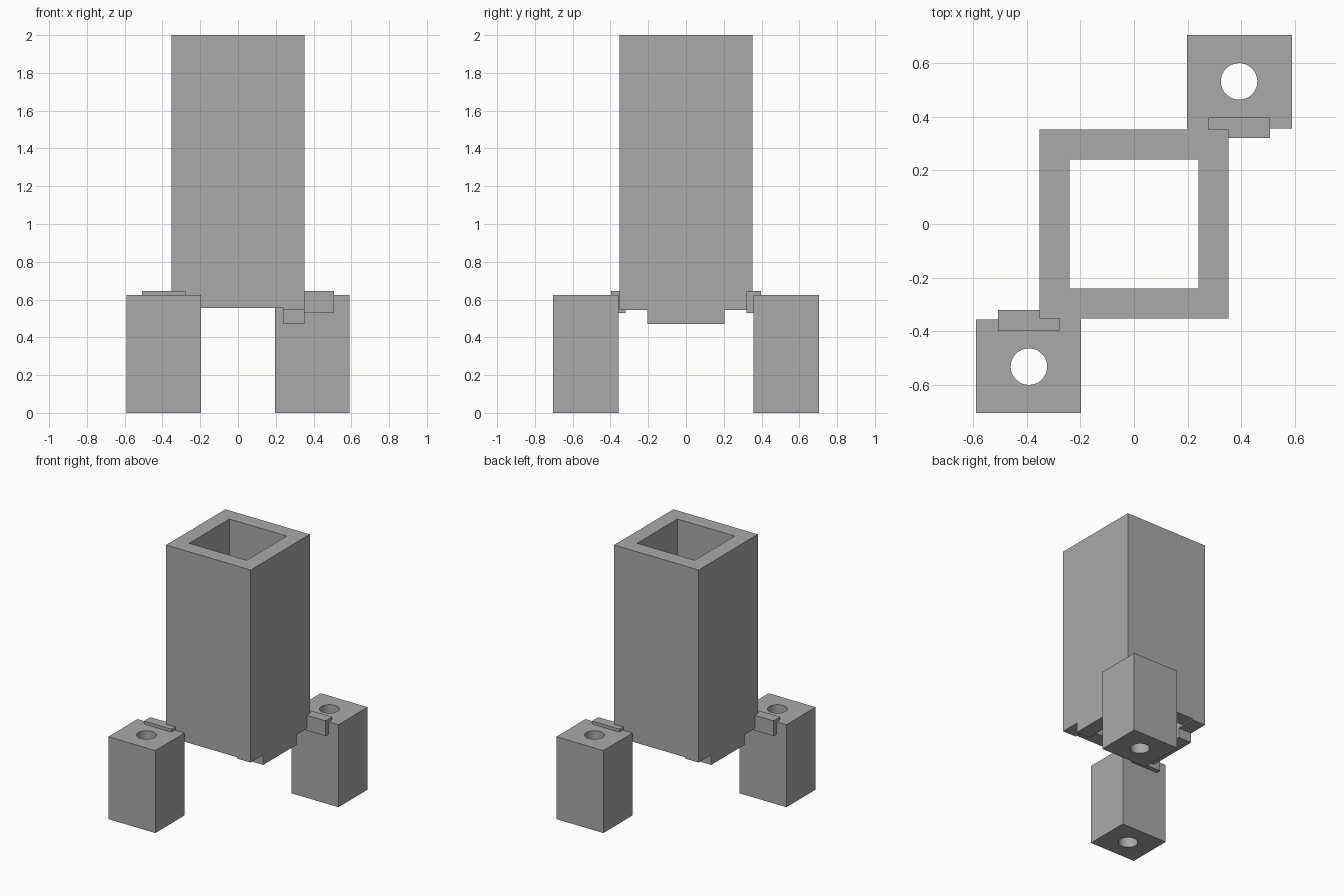
import bpy, bmesh
from mathutils import Matrix, Vector

cube = bpy.data.objects.get("Cube")
if cube:
    bpy.data.objects.remove(cube, do_unlink=True)

grey = bpy.data.materials.new("plain_grey")
grey.use_nodes = True
COLOUR = (0.4, 0.4, 0.4, 1)
grey.diffuse_color = COLOUR
grey.node_tree.nodes["Principled BSDF"].inputs["Base Color"].default_value = COLOUR


def finish(name, bm):
    bmesh.ops.recalc_face_normals(bm, faces=bm.faces)
    mesh = bpy.data.meshes.new(name)
    bm.to_mesh(mesh)
    bm.free()
    mesh.materials.append(grey)
    obj = bpy.data.objects.new(name, mesh)
    bpy.context.collection.objects.link(obj)
    return obj


def box(name, lo, hi):
    lo, hi = Vector(lo), Vector(hi)
    bm = bmesh.new()
    bmesh.ops.create_cube(bm, size=1, matrix=Matrix.Translation((lo + hi) / 2)
                          @ Matrix.Diagonal((*(hi - lo), 1)))
    return finish(name, bm)


def cylinder(name, x, y, radius, height):
    bm = bmesh.new()
    bmesh.ops.create_cone(bm, cap_ends=True, segments=48, radius1=radius, radius2=radius,
                          depth=height, matrix=Matrix.Translation((x, y, height / 2 - 0.1)))
    return finish(name, bm)


def extrude_x(name, profile, x0, x1):
    """Extrude a (y, z) outline along x."""
    bm = bmesh.new()
    face = bm.faces.new([bm.verts.new((x0, y, z)) for y, z in profile])
    new = bmesh.ops.extrude_face_region(bm, geom=[face])["geom"]
    verts = [v for v in new if isinstance(v, bmesh.types.BMVert)]
    bmesh.ops.translate(bm, verts=verts, vec=(x1 - x0, 0, 0))
    return finish(name, bm)


def cut(obj, cutters):
    """Subtract the cutters, bake the result and discard the cutters."""
    for c in cutters:
        c.hide_render = True
        mod = obj.modifiers.new("cut", 'BOOLEAN')
        mod.operation, mod.solver, mod.object = 'DIFFERENCE', 'EXACT', c
    graph = bpy.context.evaluated_depsgraph_get()
    baked = bpy.data.meshes.new_from_object(obj.evaluated_get(graph))
    obj.modifiers.clear()
    obj.data = baked
    for c in cutters:
        bpy.data.objects.remove(c, do_unlink=True)


# Square tube, open through, with a hanging tab under each side wall
R, BORE, TAB = 0.353, 0.24, 0.203
tube = box("square_tube", (-R, -R, 0.47), (R, R, 2))
cut(tube, [
    box("bore", (-BORE, -BORE, 0), (BORE, BORE, 3)),
    box("front_back_relief", (-BORE, -1, 0), (BORE, 1, 0.555)),
    box("front_corner_relief", (-1, -1, 0), (1, -TAB, 0.545)),
    box("back_corner_relief", (-1, TAB, 0), (1, 1, 0.545)),
])

# Two drilled blocks with L-shaped clips, at opposite corners
HOOK = [(0.32, 0.53), (0.36, 0.53), (0.36, 0.62), (0.397, 0.62), (0.397, 0.645), (0.32, 0.645)]
for side, turn in (("back", False), ("front", True)):
    block = box(side + "_block", (0.197, 0.357, 0), (0.59, 0.705, 0.623))
    cut(block, [cylinder("drill", 0.392, 0.532, 0.068, 1)])
    clip = extrude_x(side + "_clip", HOOK, 0.277, 0.508)
    if turn:
        for obj in (block, clip):
            obj.data.transform(Matrix.Rotation(3.14159265, 4, 'Z'))

# Smooth the drilled holes, keep the block edges sharp
bpy.ops.object.select_all(action='DESELECT')
for name in ("front_block", "back_block"):
    obj = bpy.data.objects[name]
    obj.select_set(True)
    bpy.context.view_layer.objects.active = obj
bpy.ops.object.shade_smooth_by_angle(angle=0.6)
